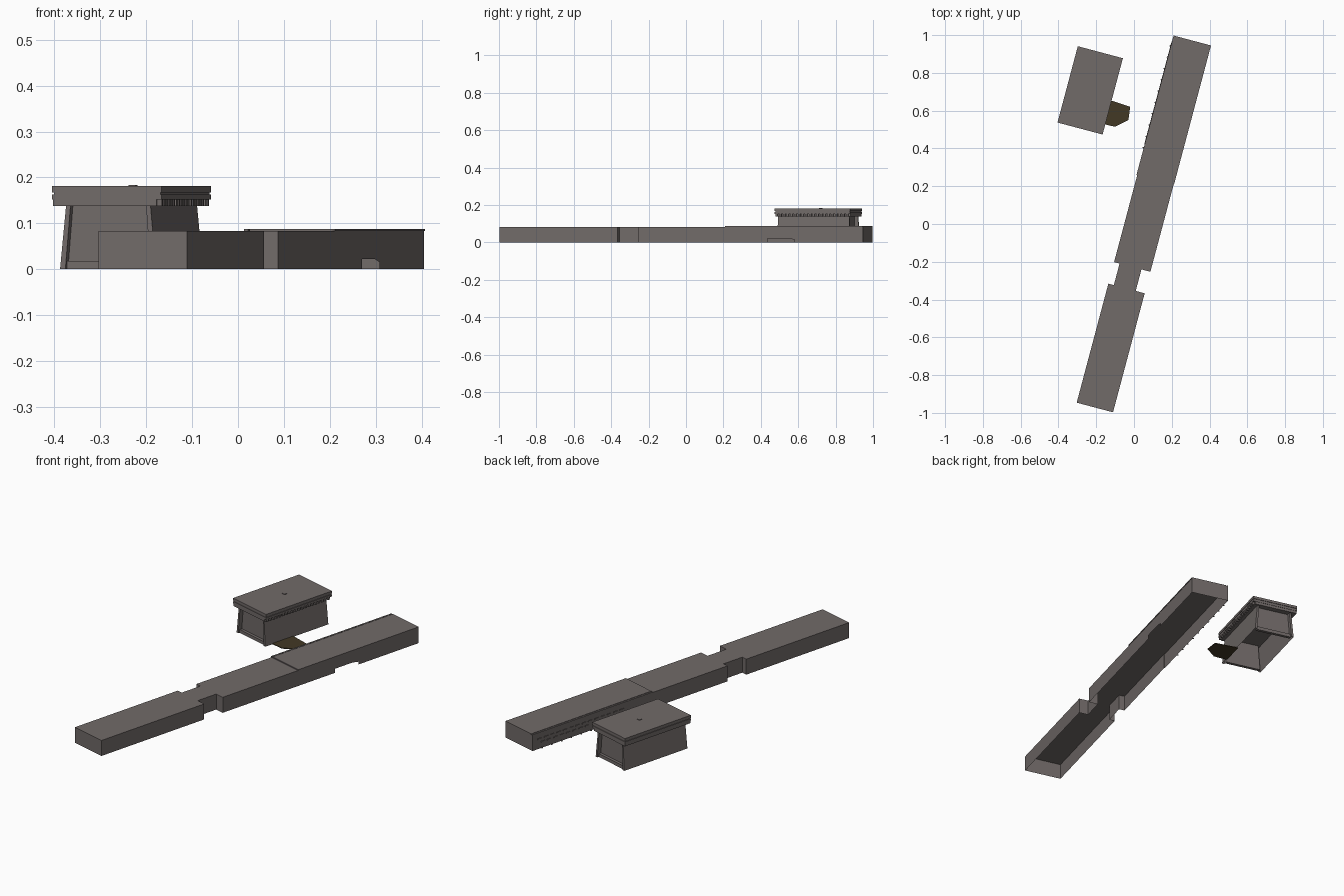
import bpy, bmesh, math

if "Cube" in bpy.data.objects:
    bpy.data.objects.remove(bpy.data.objects["Cube"])

ANGLE = -math.radians(14.9)   # whole site is turned about z


def material(name, rgb):
    m = bpy.data.materials.new(name)
    m.diffuse_color = (*rgb, 1)
    m.use_nodes = True
    m.node_tree.nodes["Principled BSDF"].inputs["Base Color"].default_value = m.diffuse_color
    return m


STONE = material("grey_stone", (0.165, 0.145, 0.14))
EARTH = material("dark_earth", (0.055, 0.040, 0.018))


def make(name, verts, faces, mat=STONE):
    me = bpy.data.meshes.new(name)
    me.from_pydata(verts, [], faces)
    me.materials.append(mat)
    ob = bpy.data.objects.new(name, me)
    ob.rotation_euler[2] = ANGLE
    bpy.context.collection.objects.link(ob)
    return ob


def prism(name, bottom, z0, z1, top=None, mat=STONE, closed=True, skip=()):
    """Counter-clockwise outline lifted from z0 to z1, optionally tapered / open below."""
    top = top or bottom
    n = len(bottom)
    verts = [(x, y, z0) for x, y in bottom] + [(x, y, z1) for x, y in top]
    faces = [(i, (i + 1) % n, n + (i + 1) % n, n + i) for i in range(n) if i not in skip]
    faces.append(tuple(range(n, 2 * n)))
    if closed:
        faces.append(tuple(reversed(range(n))))
    return make(name, verts, faces, mat)


def rect(x0, x1, y0, y1):
    return [(x0, y0), (x1, y0), (x1, y1), (x0, y1)]


def boxes(name, items, mat=STONE):
    """Many boxes (x0, x1, y0, y1, z0, z1) in one object."""
    verts, faces = [], []
    for x0, x1, y0, y1, z0, z1 in items:
        b = len(verts)
        verts += [(x, y, z) for z in (z0, z1) for x, y in rect(x0, x1, y0, y1)]
        faces += [tuple(b + i for i in f) for f in
                  ((3, 2, 1, 0), (4, 5, 6, 7), (0, 1, 5, 4), (1, 2, 6, 5), (2, 3, 7, 6), (3, 0, 4, 7))]
    return make(name, verts, faces, mat)


# Long platform: hollow shell, open below, with a narrow waist
L, R, S, E, M = -0.05, 0.149, -0.992, 1.018, 0.255
N0, N1 = -0.34, -0.222
prism("long_platform", [(L, S), (R, S), (R, N0), (0.10, N0), (0.10, N1), (R, N1), (R, M),
                        (R, E), (L - 0.003, E), (L - 0.003, M), (L, M), (L, N1), (-0.02, N1),
                        (-0.02, N0), (L, N0)], 0, 0.083, closed=False, skip=(6,))

# Right wall of the raised half, with a low drain opening at the ground
wall = [(M, 0), (0.49, 0), (0.49, 0.022), (0.60, 0.022), (0.64, 0.015), (0.64, 0),
        (E, 0), (E, 0.083), (M, 0.083)]
make("platform_right_wall", [(R, y, z) for y, z in wall], [tuple(range(len(wall)))])

# Slightly raised paving with a thin groove beside the left edge
boxes("raised_paving", [(L + 0.008, R + 0.002, M, E, 0.083, 0.088),
                        (L - 0.004, L + 0.005, M, E, 0.083, 0.0875)])

# Shallow stone courses and footings on the left wall
courses, footings = [], []
for row, z in enumerate((0.03, 0.05)):
    for i in range(14):
        y = 0.42 + i * 0.04 + row * 0.02
        courses.append((L - 0.006, L - 0.003, y, y + 0.025, z, z + 0.006))
for i in range(10):
    y = 0.40 + i * 0.062
    footings.append((L - 0.010, L - 0.003, y, y + 0.006, 0, 0.004))
boxes("left_wall_courses", courses)
boxes("left_wall_footings", footings)

# Small building: tapered walls, recessed between pilasters at both ends
CX, CY = -0.406, 0.624


def h_outline(hw, hv, pilaster, recess):
    a, b = hw - pilaster, hv - recess
    pts = [(-hw, -hv), (-a, -hv), (-a, -b), (a, -b), (a, -hv), (hw, -hv)]
    pts += [(-x, -y) for x, y in pts]
    return [(CX + x, CY + y) for x, y in pts]


prism("building_walls", h_outline(0.108, 0.200, 0.012, 0.022), 0, 0.141,
      top=h_outline(0.095, 0.197, 0.010, 0.020), closed=False)

# Low sills at the foot of each recessed end
boxes("end_sills", [(CX - 0.094, CX + 0.094, CY + s * 0.184 - 0.008, CY + s * 0.184 + 0.008, 0, 0.018)
                    for s in (-1, 1)])


# Roof: overhanging slab, narrow groove, cap and a tiny boss
def roof_rect(d, right=0.0):
    return rect(CX - 0.1235 + d, CX + 0.1235 - d - right, CY - 0.209 + d, CY + 0.209 - d)


prism("roof_soffit", roof_rect(0.002, 0.010), 0.138, 0.153)
prism("roof_slab", roof_rect(0), 0.152, 0.163)
prism("roof_groove", roof_rect(0.003), 0.163, 0.167)
prism("roof_cap", roof_rect(0), 0.167, 0.181)
boxes("roof_boss", [(CX - 0.008, CX + 0.008, CY + 0.005, CY + 0.021, 0.181, 0.184)])

# Row of dentils under the right eave
boxes("eave_dentils", [(CX + 0.111, CX + 0.1225, CY - 0.204 + i * 0.0205, CY - 0.193 + i * 0.0205, 0.138, 0.153)
                       for i in range(20)])

# Dark ground patch at the doorway
prism("doorway_ground", [(-0.305, 0.47), (-0.275, 0.47), (-0.229, 0.472), (-0.17, 0.524),
                         (-0.179, 0.594), (-0.273, 0.60), (-0.305, 0.60)], 0, 0.004, mat=EARTH)
